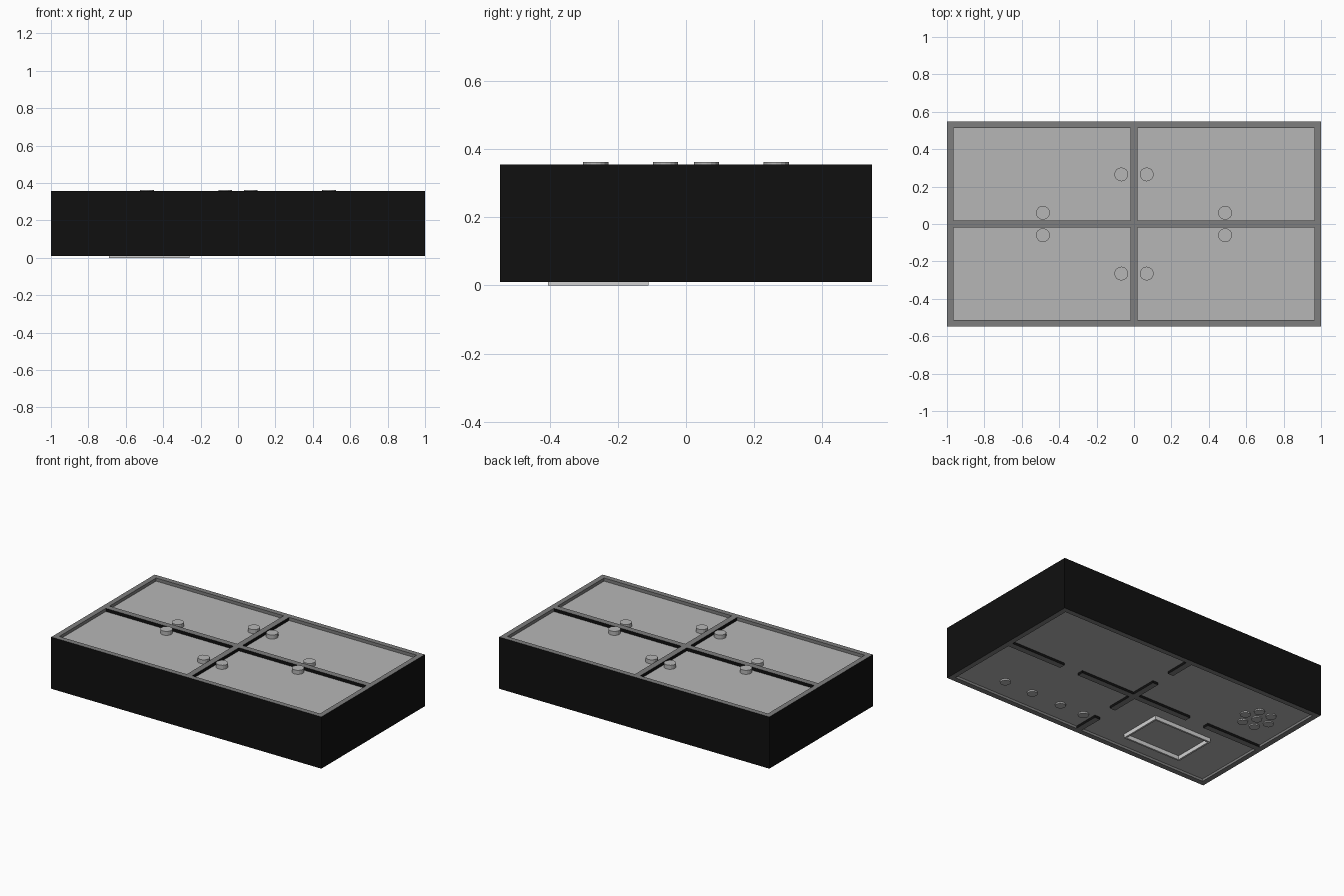
import bpy
import bmesh
from math import cos, sin, tau
from mathutils import Vector

cube = bpy.data.objects.get("Cube")
if cube:
    bpy.data.objects.remove(cube, do_unlink=True)


def material(name, r, g, b):
    m = bpy.data.materials.new(name)
    m.use_nodes = True
    m.diffuse_color = (r, g, b, 1)
    m.node_tree.nodes["Principled BSDF"].inputs["Base Color"].default_value = (r, g, b, 1)
    return m


BLACK = material("black", 0.005, 0.005, 0.005)
EDGE = material("mid grey", 0.21, 0.21, 0.21)
PANEL = material("light grey", 0.47, 0.47, 0.47)
TRIM = material("pale grey", 0.65, 0.65, 0.65)


def finish(bm, name, mats):
    mesh = bpy.data.meshes.new(name)
    bm.to_mesh(mesh)
    bm.free()
    for m in mats:
        mesh.materials.append(m)
    ob = bpy.data.objects.new(name, mesh)
    bpy.context.collection.objects.link(ob)
    return ob


def box(name, x, y, z, mats, dark=None):
    """Box from (low, high) ranges; dark(normal) picks faces for the second material."""
    bm = bmesh.new()
    bmesh.ops.create_cube(bm, size=1)
    for v in bm.verts:
        v.co = Vector([(lo + hi) / 2 + c * (hi - lo) for c, (lo, hi) in zip(v.co, (x, y, z))])
    bm.normal_update()
    for f in bm.faces:
        f.material_index = int(bool(dark and dark(f.normal)))
    return finish(bm, name, mats)


def disc(name, x, y, low, high, radius, mat):
    bm = bmesh.new()
    bmesh.ops.create_cone(bm, cap_ends=True, segments=16, radius1=radius,
                          radius2=radius, depth=high - low)
    bmesh.ops.translate(bm, vec=(x, y, (low + high) / 2), verts=bm.verts)
    return finish(bm, name, [mat])


HX, HY, RIM, HALF = 1.0, 0.547, 0.035, 0.02
LOW, HIGH = 0.01, 0.356
TOP, UNDER = 0.335, 0.026
SIGNS = (-1, 1)


def span(a, b):
    return (min(a, b), max(a, b))


# Outer walls: black outside, grey edges and inner lips
for s in SIGNS:
    box("long_wall", (-HX, HX), span(s * HY, s * (HY - RIM)), (LOW, HIGH),
        [EDGE, BLACK], lambda n: n.y * s > 0.5 or abs(n.x) > 0.5)
    box("short_wall", span(s * HX, s * (HX - RIM)), (RIM - HY, HY - RIM), (LOW, HIGH),
        [EDGE, BLACK], lambda n: n.x * s > 0.5)


# Dividers on the top: grey edges with black sides
def upright(n):
    return abs(n.z) < 0.5


box("long_divider", (RIM - HX, HX - RIM), (-HALF, HALF), (0.06, HIGH), [EDGE, BLACK], upright)
for s in SIGNS:
    box("cross_divider", (-HALF, HALF), span(s * HALF, s * (HY - RIM)), (0.06, HIGH),
        [EDGE, BLACK], upright)

# Four recessed top panels
for sx in SIGNS:
    for sy in SIGNS:
        box("top_panel", span(sx * HALF, sx * (HX - RIM)), span(sy * HALF, sy * (HY - RIM)),
            (0.3, TOP), [PANEL])

# Bottom panel with interrupted divider ribs
box("bottom_panel", (RIM - HX, HX - RIM), (RIM - HY, HY - RIM), (UNDER, 0.06), [PANEL])
box("centre_rib_long", (-0.42, 0.42), (-HALF, HALF), (LOW, 0.05), [EDGE, BLACK], upright)
for s in SIGNS:
    box("centre_rib_cross", (-HALF, HALF), span(s * HALF, s * 0.2), (LOW, 0.05),
        [EDGE, BLACK], upright)
    box("end_rib", span(s * 0.56, s * (HX - RIM)), (-HALF, HALF), (LOW, 0.05),
        [EDGE, BLACK], upright)
    box("side_rib", (-HALF, HALF), span(s * 0.34, s * (HY - RIM)), (LOW, 0.05),
        [EDGE, BLACK], upright)

# Pairs of knobs either side of the dividers
for sx in SIGNS:
    for sy in SIGNS:
        for x, y in ((0.487, 0.06), (0.068, 0.265)):
            disc("top_knob", sx * x, sy * y, TOP - 0.01, 0.362, 0.037, PANEL)

# Screen frame under the base
X0, X1, Y0, Y1, T = -0.69, -0.26, -0.405, -0.11, 0.012
for x in (X0, X1 - T):
    box("screen_frame_end", (x, x + T), (Y0, Y1), (0, 0.03), [TRIM])
for y in (Y0, Y1 - T):
    box("screen_frame_side", (X0 + T, X1 - T), (y, y + T), (0, 0.03), [TRIM])

# Row of buttons and a ring of speaker dots under the base
for x in (0.69, 0.48, 0.26, 0.08):
    disc("base_button", x, -0.375, 0.016, 0.03, 0.032, PANEL)
disc("speaker_dot", -0.75, 0.25, 0.018, 0.03, 0.032, PANEL)
for i in range(6):
    a = tau * i / 6
    disc("speaker_dot", -0.75 + 0.09 * cos(a), 0.25 + 0.09 * sin(a), 0.018, 0.03, 0.032, PANEL)
